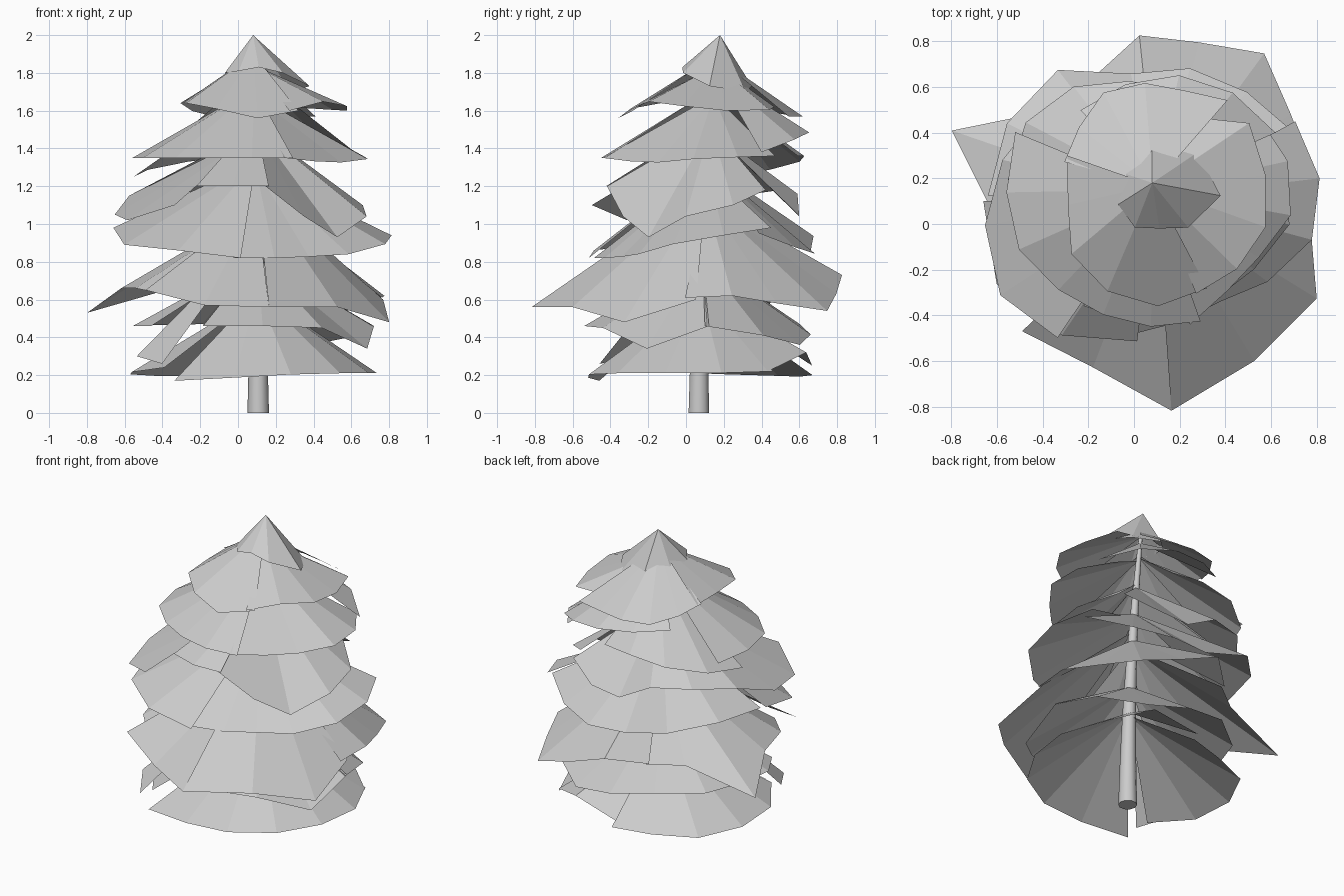
import bpy
import bmesh
from math import cos, sin, radians
from mathutils import Vector

cube = bpy.data.objects.get("Cube")
if cube:
    bpy.data.objects.remove(cube, do_unlink=True)

# One plain grey for the whole tree
grey = bpy.data.materials.new("light_grey")
grey.use_nodes = True
colour = (0.6, 0.6, 0.6, 1)
grey.diffuse_color = colour
shader = next(n for n in grey.node_tree.nodes if n.type == "BSDF_PRINCIPLED")
shader.inputs["Base Color"].default_value = colour

CENTRE = Vector((.1, .1, 0))       # middle of the branch rims
FOOT = Vector((.107, .068, 0))     # trunk on the ground
TIP = Vector((.08, .18, 2))        # top of the tree


def stem(z):
    """Point on the gently leaning trunk axis at height z."""
    point = FOOT.lerp(TIP, (z / TIP.z) ** 2)
    point.z = z
    return point


def sample(values, t):
    """Read a short list of control values as a broken line, t from 0 to 1."""
    position = t * (len(values) - 1)
    i = min(int(position), len(values) - 2)
    return values[i] + (values[i + 1] - values[i]) * (position - i)


def finish(bm, name):
    mesh = bpy.data.meshes.new(name)
    bm.to_mesh(mesh)
    bm.free()
    mesh.materials.append(grey)
    obj = bpy.data.objects.new(name, mesh)
    bpy.context.collection.objects.link(obj)
    return obj


def add_fan(bm, apex, start, end, radii, heights):
    """Open fan of triangles hanging from the trunk between two angles."""
    top = bm.verts.new(stem(apex))
    rim = []
    for i, radius in enumerate(radii):
        t = i / (len(radii) - 1)
        angle = radians(start + (end - start) * t)
        z = sample(heights, t)
        point = CENTRE + Vector((radius * cos(angle), radius * sin(angle), z))
        rim.append(bm.verts.new(point))
    for a, b in zip(rim, rim[1:]):
        bm.faces.new((top, a, b))


def branch_tier(name, *fans):
    bm = bmesh.new()
    for fan in fans:
        add_fan(bm, *fan)
    return finish(bm, name)


def build_trunk(sides=10, rings=8, height=1.85):
    bm = bmesh.new()
    previous = None
    for k in range(rings + 1):
        z = height * k / rings
        radius = .057 * (1 - .8 * k / rings)
        ring = []
        for s in range(sides):
            angle = radians(360 * s / sides)
            offset = Vector((cos(angle), sin(angle), 0)) * radius
            ring.append(bm.verts.new(stem(z) + offset))
        if previous is None:
            bm.faces.new(list(reversed(ring)))
        else:
            for s in range(sides):
                n = (s + 1) % sides
                bm.faces.new((previous[s], previous[n], ring[n], ring[s]))
        previous = ring
    bm.faces.new(previous)
    trunk = finish(bm, "trunk")
    bpy.ops.object.select_all(action="DESELECT")
    trunk.select_set(True)
    bpy.context.view_layer.objects.active = trunk
    bpy.ops.object.shade_smooth_by_angle(angle=radians(50))


build_trunk()

# Each fan: apex height, start angle, end angle, rim radii, rim heights

# Pointed cap, longer on the left and back
branch_tier(
    "tree_top",
    (2, 5, 365, [.28, .28, .25, .19, .17, .15, .12, .18, .28],
     [1.73, 1.7, 1.73, 1.78, 1.8, 1.81, 1.83, 1.8, 1.73]),
)

# Narrow tier below the cap
branch_tier(
    "upper_branches",
    (1.9, 153, 300, [.44, .39, .44, .45, .46, .44], [1.64, 1.64, 1.64, 1.61, 1.56, 1.6]),
    (1.84, 293, 427, [.44, .46, .49, .49, .53, .4], [1.6, 1.66, 1.6, 1.6, 1.62]),
    (1.88, 55, 157, [.54, .5, .52, .53, .47, .44], [1.57, 1.57, 1.57, 1.64]),
)

# Round skirt
branch_tier(
    "round_branches",
    (1.72, 154, 290, [.69, .66, .64, .58, .55, .55, .56], [1.35, 1.35]),
    (1.68, 285, 400, [.56, .5, .51, .59, .6, .58], [1.35, 1.32, 1.35, 1.36]),
    (1.8, 30, 130, [.6, .58, .56, .53, .52], [1.38, 1.47, 1.5, 1.53]),
    (1.7, 80, 172, [.5, .54, .62, .67, .66], [1.36, 1.36, 1.3, 1.25]),
)

# Middle tier, drooping on the left side
branch_tier(
    "middle_branches",
    (1.55, 235, 277, [.56, .54, .52], [1.2, 1.2]),
    (1.52, 275, 400, [.52, .5, .52, .59, .58, .5], [1.2, 1.04, .93, 1.04, 1.1, 1.18]),
    (1.48, 165, 234, [.7, .76, .8, .74], [1.15, 1.05, 1.02, 1.1]),
    (1.5, 45, 165, [.55, .52, .5, .55, .64, .7], [1.15, 1.0, 1.2, 1.15]),
)

# Wide skirt
branch_tier(
    "wide_branches",
    (1.33, 180, 262, [.76, .79, .72, .62], [.98, .89, .86, .82]),
    (1.29, 258, 390, [.6, .54, .52, .6, .7, .72, .7], [.82, .82, .84, .92, .98]),
    (1.32, 25, 178, [.68, .62, .6, .57, .72, .74, .74], [.95, .84, .85, .98, .98]),
)

# Widest skirt, with a long point on the right side
branch_tier(
    "widest_branches",
    (1.1, 224, 274, [.82, .78, .92], [.65, .57, .56]),
    (1.2, 274, 356, [.92, .82, .82, .67], [.56, .56, .48, .6]),
    (1.14, 351, 477, [.67, .69, .7, .8, .72, .73, .61], [.61, .62, .58, .54, .63, .73, .68]),
    (1.08, 115, 230, [.6, .6, .95, .72, .72, .7], [.67, .66, .53, .66, .66, .62]),
)

# Flat tier with one hanging leaf
branch_tier(
    "low_branches",
    (.82, 243, 362, [.63, .64, .64, .66, .62], [.46, .46, .45, .34, .46]),
    (.82, 0, 180, [.62, .62, .58, .56, .58, .62, .64], [.46, .36, .47, .46]),
    (.82, 178, 212, [.64, .68, .66], [.46, .46]),
    (.95, 208, 228, [.72, .75], [.3, .26]),
)

# Bottom skirt
branch_tier(
    "bottom_branches",
    (.64, 232, 395, [.71, .63, .64, .64, .63, .64, .63], [.17, .19, .21, .21, .21, .22]),
    (.64, 32, 95, [.63, .6, .57], [.22, .32, .25]),
    (.62, 92, 222, [.57, .57, .66, .68, .69, .66], [.2, .19, .2, .21, .24]),
)
